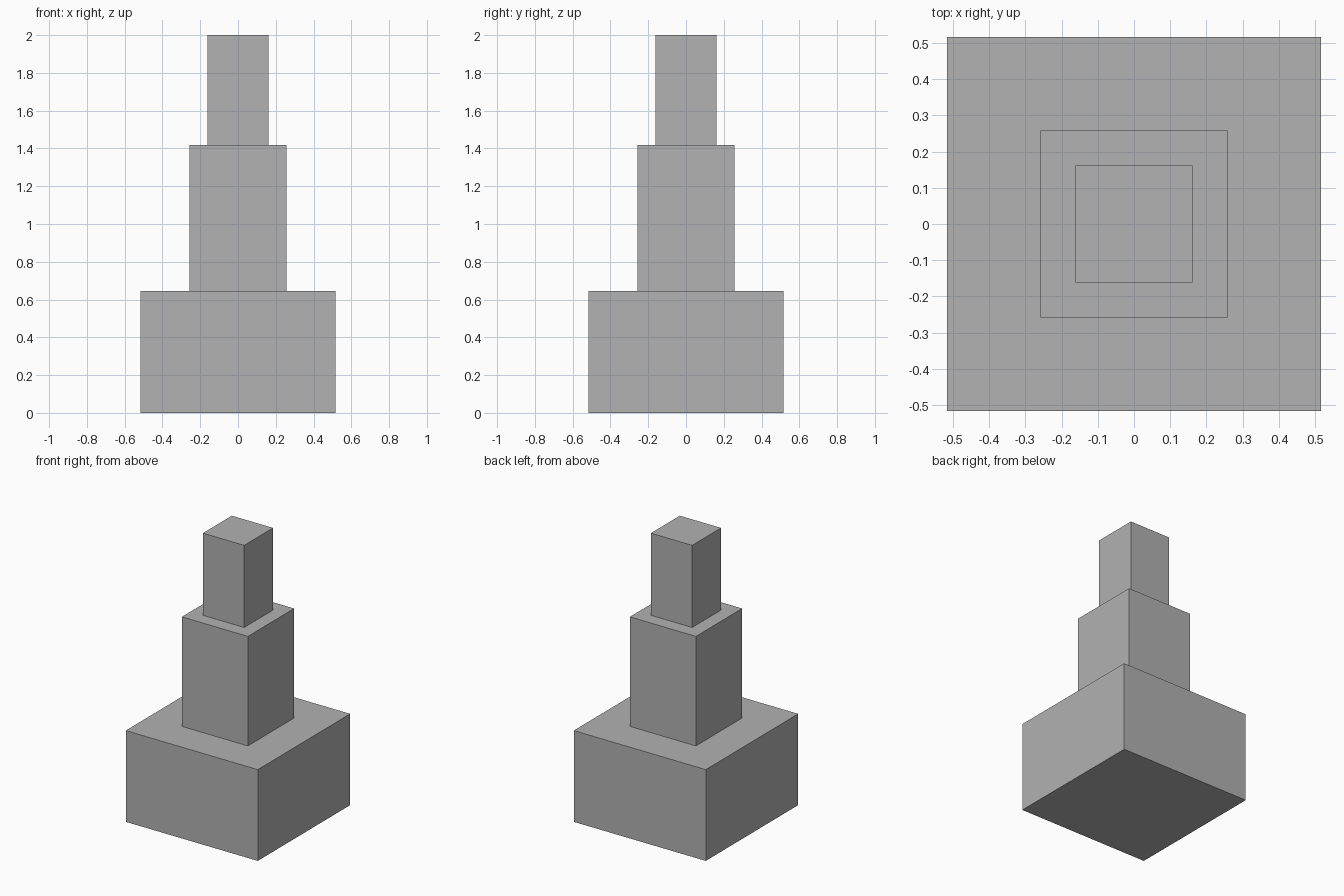
import bpy

cube = bpy.data.objects.get("Cube")
if cube:
    bpy.data.objects.remove(cube, do_unlink=True)

UNIT = 2 / 31  # the tower is 31 units tall

# One flat grey for the whole tower
grey = bpy.data.materials.new("plain grey")
grey.use_nodes = True
color = (0.445, 0.445, 0.445, 1)
grey.diffuse_color = color
grey.node_tree.nodes["Principled BSDF"].inputs["Base Color"].default_value = color


def add_block(name, width, height, bottom):
    """Square block standing on the given level, sizes in units."""
    bpy.ops.mesh.primitive_cube_add(size=1, location=(0, 0, (bottom + height / 2) * UNIT))
    block = bpy.context.object
    block.name = name
    block.scale = (width * UNIT, width * UNIT, height * UNIT)
    bpy.ops.object.transform_apply(location=False, rotation=False, scale=True)
    block.data.materials.append(grey)
    return bottom + height


# Stacked tiers, from the ground up
level = 0
for name, width, height in (("base_block", 16, 10),
                            ("middle_block", 8, 12),
                            ("top_block", 5, 9)):
    level = add_block(name, width, height, level)
